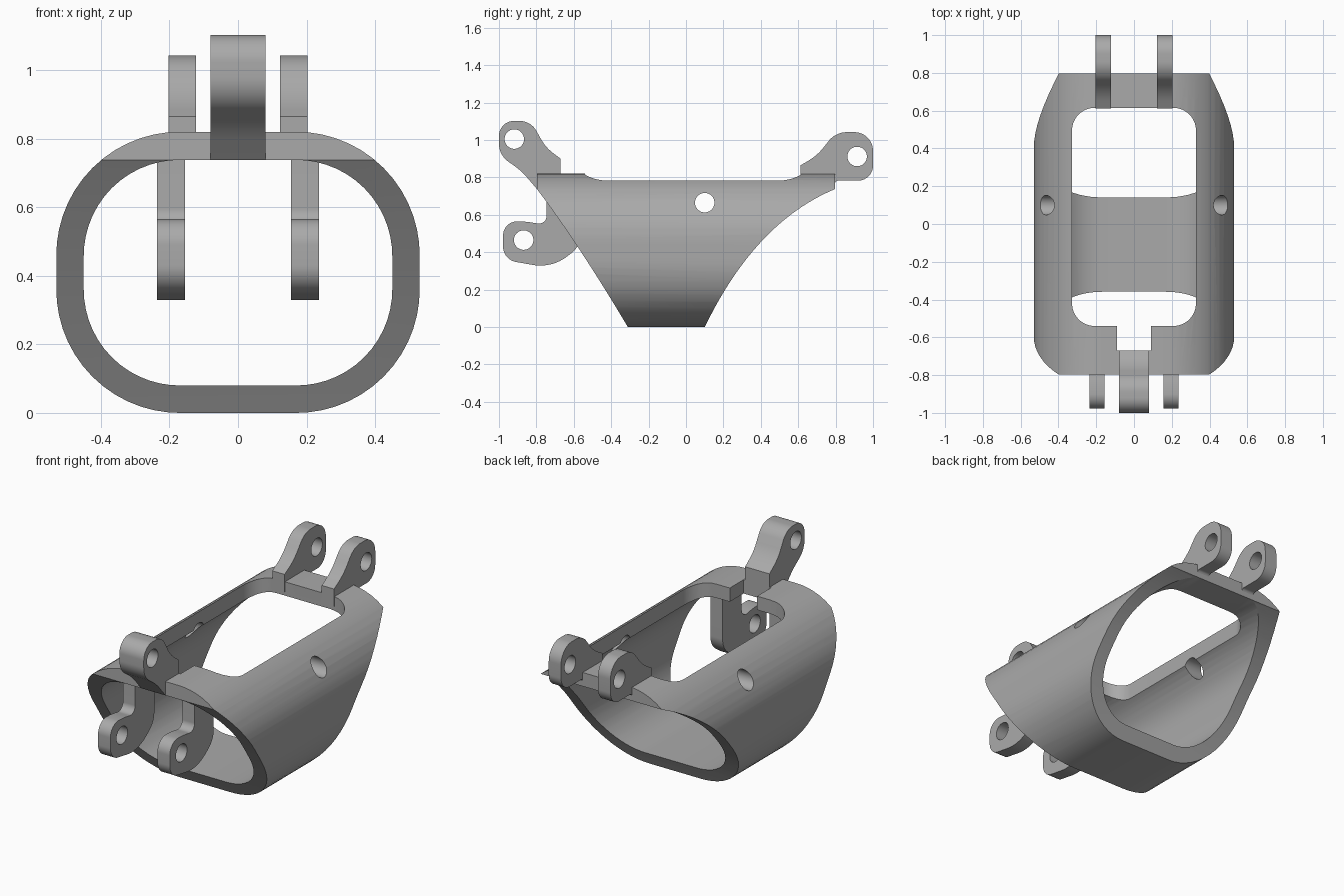
import bpy, bmesh, math
from mathutils import Vector

if "Cube" in bpy.data.objects:
    bpy.data.objects.remove(bpy.data.objects["Cube"], do_unlink=True)

grey = bpy.data.materials.new("plain grey")
grey.use_nodes = True
COLOUR = (0.4, 0.4, 0.4, 1)
grey.diffuse_color = COLOUR
grey.node_tree.nodes["Principled BSDF"].inputs["Base Color"].default_value = COLOUR


def fillet(corners, steps=14):
    """Round each (u, v, setback) corner with a circular arc."""
    out = []
    for i, (u, v, s) in enumerate(corners):
        p = Vector((u, v))
        if s == 0:
            out.append(p)
            continue
        before = (p - Vector(corners[i - 1][:2])).normalized()
        after = (Vector(corners[(i + 1) % len(corners)][:2]) - p).normalized()
        a, b = p - before * s, p + after * s
        w = math.sqrt((1 + before.dot(after)) / 2)
        for k in range(steps + 1):
            t = k / steps
            c0, c1, c2 = (1 - t) ** 2, 2 * w * t * (1 - t), t * t
            q = (a * c0 + p * c1 + b * c2) / (c0 + c1 + c2)
            if not out or (q - out[-1]).length > 1e-5:
                out.append(q)
    if (out[0] - out[-1]).length < 1e-5:
        out.pop()
    return out


def rounded_rect(u0, u1, v0, v1, s):
    return fillet([(u0, v0, s), (u1, v0, s), (u1, v1, s), (u0, v1, s)])


def bezier(a, c, b, steps=24):
    a, b, c = Vector(a), Vector(b), Vector(c)
    ts = [k / steps for k in range(steps + 1)]
    return [a * (1 - t) ** 2 + c * 2 * t * (1 - t) + b * t * t for t in ts]


def prism(name, points, axis, lo, hi):
    """Extrude a flat profile along one axis."""
    bm = bmesh.new()
    place = {"x": lambda p, d: (d, p[0], p[1]),
             "y": lambda p, d: (p[0], d, p[1]),
             "z": lambda p, d: (p[0], p[1], d)}[axis]
    ends = [[bm.verts.new(place(p, d)) for p in points] for d in (lo, hi)]
    for end in ends:
        bm.faces.new(end)
    n = len(points)
    for i in range(n):
        j = (i + 1) % n
        bm.faces.new((ends[0][i], ends[0][j], ends[1][j], ends[1][i]))
    bmesh.ops.recalc_face_normals(bm, faces=bm.faces)
    mesh = bpy.data.meshes.new(name)
    bm.to_mesh(mesh)
    bm.free()
    mesh.materials.append(grey)
    obj = bpy.data.objects.new(name, mesh)
    bpy.context.collection.objects.link(obj)
    return obj


def activate(obj):
    bpy.ops.object.select_all(action="DESELECT")
    obj.select_set(True)
    bpy.context.view_layer.objects.active = obj


def cut(obj, tool, operation="DIFFERENCE"):
    mod = obj.modifiers.new("cut", "BOOLEAN")
    mod.operation, mod.solver, mod.object = operation, "EXACT", tool
    activate(obj)
    bpy.ops.object.modifier_apply(modifier=mod.name)
    bpy.data.objects.remove(tool, do_unlink=True)


def smooth(obj):
    activate(obj)
    bpy.ops.object.shade_smooth_by_angle(angle=math.radians(25))


def pin_hole(obj, y, z, r=0.052):
    cut(obj, prism("hole_cutter", rounded_rect(y - r, y + r, z - r, z + r, r), "x", -1, 1))


# Body: rounded tube trimmed by the curved side outline
body = prism("body_sleeve", rounded_rect(-0.53, 0.53, 0, 0.82, 0.36), "y", -1, 1)
cut(body, prism("bore_cutter", rounded_rect(-0.45, 0.45, 0.08, 0.738, 0.28), "y", -1.2, 1.2))
outline = bezier((0.1, -0.001), (0.37, 0.56), (0.797, 0.738))
outline += [Vector((0.797, 1)), Vector((-0.797, 1))]
outline += bezier((-0.797, 0.738), (-0.58, 0.452), (-0.31, -0.001))
cut(body, prism("outline_cutter", outline, "x", -1, 1), "INTERSECT")

# Top window with a notch at its front edge, and the side pin holes
cut(body, prism("window_cutter", rounded_rect(-0.328, 0.328, -0.54, 0.615, 0.12), "z", 0.5, 1))
cut(body, prism("notch_cutter", [(-0.09, -0.67), (0.09, -0.67), (0.09, -0.5), (-0.09, -0.5)],
                "z", 0.6, 1))
pin_hole(body, 0.1, 0.665)
smooth(body)

# Front centre lug
lug = prism("front_centre_lug", fillet([
    (-0.67, 0.742, 0), (-0.67, 0.9, 0), (-0.75, 0.96, 0.05), (-0.83, 1.102, 0.06),
    (-1.0, 1.102, 0.08), (-1.0, 0.92, 0.06), (-0.88, 0.835, 0.05), (-0.797, 0.738, 0)]),
    "x", -0.08, 0.08)
pin_hole(lug, -0.918, 1.005)
smooth(lug)

for side, sign in (("left", 1), ("right", -1)):
    # Rear lugs standing on the top
    lug = prism("rear_lug_" + side, fillet([
        (0.612, 0.76, 0), (0.612, 0.865, 0), (0.7, 0.915, 0.06), (0.8, 1.042, 0.06),
        (1.0, 1.042, 0.1), (1.0, 0.783, 0.08), (0.805, 0.783, 0.01), (0.79, 0.76, 0)]),
        "x", *sorted((sign * 0.122, sign * 0.203)))
    pin_hole(lug, 0.915, 0.912)
    smooth(lug)

    # Front lugs hanging inside the mouth
    lug = prism("front_lower_lug_" + side, fillet([
        (-0.565, 0.76, 0), (-0.745, 0.76, 0), (-0.745, 0.545, 0.05), (-0.86, 0.565, 0.04),
        (-0.978, 0.565, 0.075), (-0.978, 0.36, 0.07), (-0.72, 0.315, 0.1),
        (-0.565, 0.43, 0.06)]),
        "x", *sorted((sign * 0.155, sign * 0.236)))
    pin_hole(lug, -0.868, 0.465)
    smooth(lug)
